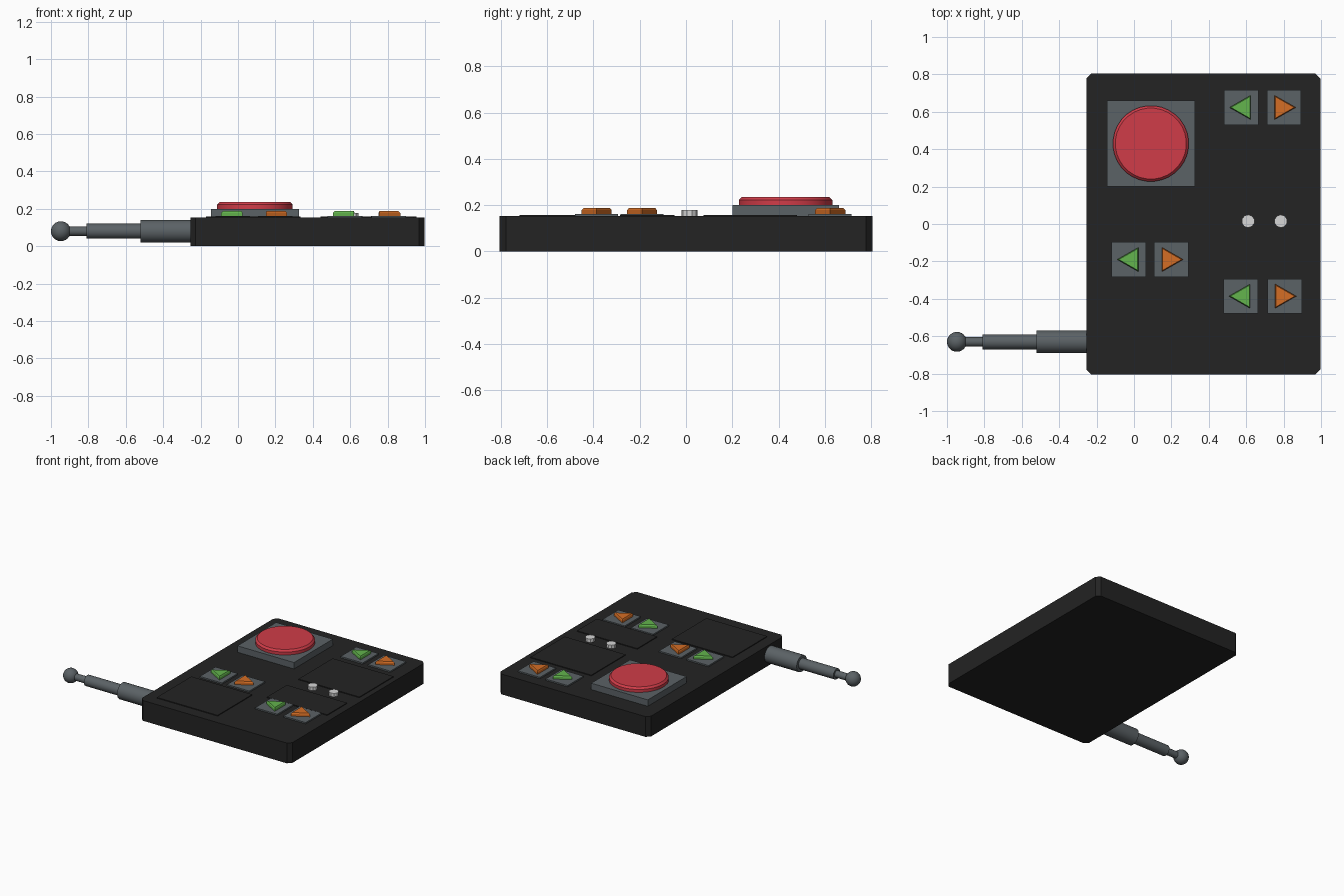
import bpy, bmesh, math
from mathutils import Matrix

if "Cube" in bpy.data.objects:
    bpy.data.objects.remove(bpy.data.objects["Cube"])


def material(name, rgb):
    m = bpy.data.materials.new(name)
    m.diffuse_color = (*rgb, 1)
    m.use_nodes = True
    m.node_tree.nodes["Principled BSDF"].inputs["Base Color"].default_value = m.diffuse_color
    return m


BLACK = material("black", (0.017, 0.017, 0.017))
GREY = material("slate grey", (0.105, 0.122, 0.132))
RED = material("red", (0.63, 0.045, 0.065))
GREEN = material("green", (0.125, 0.46, 0.075))
ORANGE = material("orange", (0.66, 0.155, 0.018))
WHITE = material("white", (0.68, 0.68, 0.68))


def finish(bm, name, mat, smooth=False):
    bmesh.ops.recalc_face_normals(bm, faces=bm.faces)
    me = bpy.data.meshes.new(name)
    bm.to_mesh(me)
    bm.free()
    me.materials.append(mat)
    ob = bpy.data.objects.new(name, me)
    bpy.context.collection.objects.link(ob)
    if smooth:
        bpy.context.view_layer.objects.active = ob
        ob.select_set(True)
        bpy.ops.object.shade_smooth_by_angle(angle=math.radians(35))
        ob.select_set(False)
    return ob


def loft(name, rings, mat, smooth=False):
    """Closed solid through matching rings of points."""
    bm = bmesh.new()
    vs = [[bm.verts.new(p) for p in r] for r in rings]
    n = len(vs[0])
    for a, b in zip(vs, vs[1:]):
        for i in range(n):
            j = (i + 1) % n
            bm.faces.new((a[i], a[j], b[j], b[i]))
    bm.faces.new(vs[0][::-1])
    bm.faces.new(vs[-1])
    return finish(bm, name, mat, smooth)


def box(name, x0, x1, y0, y1, z0, z1, mat):
    pts = [(x0, y0), (x1, y0), (x1, y1), (x0, y1)]
    return loft(name, [[(x, y, z) for x, y in pts] for z in (z0, z1)], mat)


def disc(name, cx, cy, profile, sides, mat, smooth=False):
    """Upright turned part; profile is (radius, z) pairs."""
    ang = [2 * math.pi * (i + 0.5) / sides for i in range(sides)]
    return loft(name, [[(cx + r * math.cos(a), cy + r * math.sin(a), z)
                        for a in ang] for r, z in profile], mat, smooth)


def arrow(name, cx, cy, side, mat):
    """Triangular key with a bevelled top, pointing along side * x."""
    tri = [(0.057, 0), (-0.057, 0.065), (-0.057, -0.065)]
    rings = [[(cx + side * x * s, cy + y * s, z) for x, y in tri]
             for s, z in ((1, 0.155), (1, 0.178), (0.88, 0.187))]
    # the bevel shrinks about the triangle's centroid
    rings[2] = [(x - side * 0.0023, y, z) for x, y, z in rings[2]]
    return loft(name, rings, mat)


# Housing: slab with clipped vertical corners
c = 0.027
X0, X1, Y = -0.254, 0.996, 0.805
outline = [(X0 + c, -Y), (X1 - c, -Y), (X1, -Y + c), (X1, Y - c),
           (X1 - c, Y), (X0 + c, Y), (X0, Y - c), (X0, -Y + c)]
loft("housing", [[(x, y, z) for x, y in outline] for z in (0, 0.152)], BLACK)

# Thin dark screens on the top face
for i, (x0, x1, y0, y1) in enumerate([(-0.17, 0.335, -0.72, -0.31),
                                      (0.44, 0.94, -0.285, -0.05),
                                      (0.45, 0.955, 0.075, 0.48)]):
    box(f"screen_{i + 1}", x0, x1, y0, y1, 0.150, 0.158, BLACK)

# Large red button on its square base
box("big_button_base", -0.145, 0.325, 0.20, 0.66, 0.15, 0.2, GREY)
disc("big_button", 0.09, 0.43, [(0.203, 0.195), (0.203, 0.222), (0.19, 0.236)],
     32, RED, True)

# Three pairs of arrow keys on thin square bases
for i, (gx, ox, y) in enumerate([(0.573, 0.802, 0.623),
                                 (-0.027, 0.2, -0.19),
                                 (0.57, 0.805, -0.386)]):
    for label, x, side, mat in (("left", gx, -1, GREEN), ("right", ox, 1, ORANGE)):
        box(f"{label}_key_base_{i + 1}", x - 0.092, x + 0.092, y - 0.093, y + 0.093,
            0.15, 0.162, GREY)
        arrow(f"{label}_key_{i + 1}", x + side * 0.006, y, side, mat)

# Two small white knobs
for i, x in enumerate((0.61, 0.785)):
    disc(f"knob_{i + 1}", x, 0.015, [(0.035, 0.15), (0.035, 0.178)], 10, WHITE)

# Telescopic antenna pointing left, with a ball tip
AY, AZ = -0.63, 0.08
for i, (x0, x1, r) in enumerate([(-0.52, -0.24, 0.061), (-0.81, -0.51, 0.04),
                                 (-0.93, -0.80, 0.025)]):
    ang = [2 * math.pi * k / 24 for k in range(24)]
    loft(f"antenna_section_{i + 1}",
         [[(x, AY + r * math.cos(a), AZ + r * math.sin(a)) for a in ang]
          for x in (x0, x1)], GREY, True)
bm = bmesh.new()
bmesh.ops.create_uvsphere(bm, u_segments=24, v_segments=12, radius=0.053,
                          matrix=Matrix.Translation((-0.947, AY, AZ)))
finish(bm, "antenna_tip", GREY, True)
